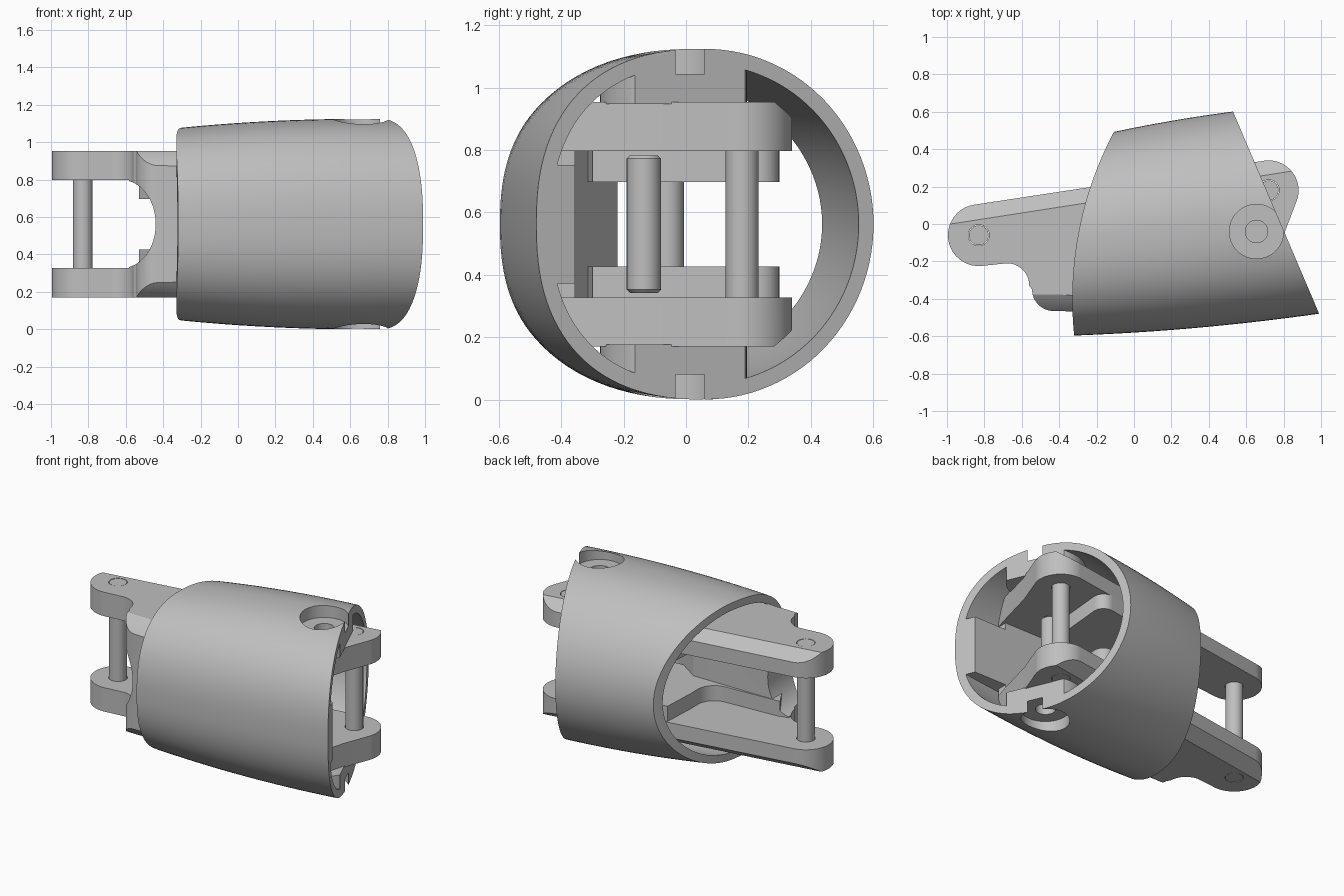
import bpy, bmesh
from math import sin, cos, pi, radians, copysign

if "Cube" in bpy.data.objects:
    bpy.data.objects.remove(bpy.data.objects["Cube"], do_unlink=True)

MID = 0.5625  # height of the horizontal symmetry plane

grey = bpy.data.materials.new("light_grey")
grey.use_nodes = True
grey.diffuse_color = (0.52, 0.52, 0.52, 1)
grey.node_tree.nodes["Principled BSDF"].inputs["Base Color"].default_value = (0.52, 0.52, 0.52, 1)


def solid(name, rings):
    """Closed solid lofted through rings of equal length."""
    bm = bmesh.new()
    loops = [[bm.verts.new(p) for p in ring] for ring in rings]
    n = len(loops[0])
    for a, b in zip(loops, loops[1:]):
        for i in range(n):
            j = (i + 1) % n
            bm.faces.new((a[i], a[j], b[j], b[i]))
    bm.faces.new(loops[0])
    bm.faces.new(loops[-1])
    bmesh.ops.recalc_face_normals(bm, faces=bm.faces)
    mesh = bpy.data.meshes.new(name)
    bm.to_mesh(mesh)
    bm.free()
    mesh.materials.append(grey)
    ob = bpy.data.objects.new(name, mesh)
    bpy.context.collection.objects.link(ob)
    return ob


def prism(name, outline, h0, h1, side=1):
    """Plan outline extruded between two heights measured from MID."""
    return solid(name, [[(x, y, MID + side * h) for x, y in outline] for h in (h0, h1)])


def arc(cx, cy, r, a0, a1, n=20):
    angles = [radians(a0 + (a1 - a0) * i / n) for i in range(n + 1)]
    return [(cx + r * cos(a), cy + r * sin(a)) for a in angles]


def circle(cx, cy, r, n=40):
    return arc(cx, cy, r, 0, 360 * (n - 1) / n, n - 1)


def boolean(ob, tool, op="DIFFERENCE"):
    """Apply a boolean and discard the tool."""
    tool.hide_render = True
    mod = ob.modifiers.new("cut", "BOOLEAN")
    mod.operation, mod.object, mod.solver = op, tool, "EXACT"
    deps = bpy.context.evaluated_depsgraph_get()
    deps.update()
    mesh = bpy.data.meshes.new_from_object(ob.evaluated_get(deps))
    ob.modifiers.clear()
    ob.data = mesh
    bpy.data.objects.remove(tool, do_unlink=True)


def section(n=112):
    """Unit cross-section: round at the back, squarer at the front."""
    points = []
    for i in range(n):
        c, s = cos(2 * pi * i / n), sin(2 * pi * i / n)
        power = 2 / 2.4 if c < 0 else 1
        points.append((copysign(abs(c) ** power, c), copysign(abs(s) ** power, s)))
    return points


def barrel(name, inset):
    """Gently swelling barrel whose axis drifts sideways along x."""
    rings = []
    for x in [-1.2] + [-0.4 + 0.1 * i for i in range(17)]:
        t = max(x, -0.4)
        cy = -0.033 + 0.13 * t - 0.012 * t * t
        r = 0.5625 - 0.05 * ((0.65 - t) / 0.98) ** 2 - inset
        rings.append([(x, cy + (r + 0.007) * u, MID + r * v) for u, v in section()])
    return solid(name, rings)


# Hollow sleeve: curved cut at one end, slanted cut at the other
sleeve = barrel("sleeve", 0)
left_cut = [(1.57 - (1.9 ** 2 - (y + 0.4) ** 2) ** 0.5, y)
            for y in [0.75 - 0.05 * i for i in range(31)]]
trim = left_cut + [(1.105, -0.75), (0.466, 0.75)]
boolean(sleeve, prism("trim", trim, -0.8, 0.8), "INTERSECT")

# Cavity leaves round screw bosses above and below, and a rib on the front wall
SCREW = (0.655, -0.04)
cavity = barrel("cavity", 0.05)
rib = [(0.1, -0.8), (1.3, -0.8), (1.3, -0.355), (0.1, -0.355)]
boolean(cavity, prism("rib", rib, -0.19, 0.19))
for s in (1, -1):
    boolean(cavity, prism("boss", circle(*SCREW, 0.235, 64), 0.385, 0.8, s))
boolean(sleeve, cavity)

# Counterbored screw seats
for s in (1, -1):
    boolean(sleeve, prism("seat", circle(*SCREW, 0.145, 64), 0.482, 0.8, s))
    boolean(sleeve, prism("screw_hole", circle(*SCREW, 0.06), 0.36, 0.6, s))

# Link plates, each thickened inside by a pad
PINS = {"outer_pin": (-0.83, -0.06), "inner_pin": (0.72, 0.18)}
outline = (arc(0.72, 0.18, 0.16, -20, 99) + arc(-0.83, -0.06, 0.165, 99, 275)
           + arc(-0.68, -0.33, 0.12, 90, 0) + arc(-0.43, -0.35, 0.115, 180, 270)
           + [(-0.3, -0.468), (0.7, -0.42), (0.72, -0.36), (0.8, -0.06)])
pad_plan = ([(-0.45, -0.36), (0.45, -0.3), (0.47, -0.1)] + arc(0.43, 0.23, 0.07, 0, 99, 8)
            + [(-0.02, 0.22), (-0.03, 0.0)] + arc(-0.15, -0.08, 0.12, 0, -90, 10) + [(-0.53, -0.22)])
links = []
for s, label in ((1, "upper"), (-1, "lower")):
    link = prism(label + "_link", outline, 0.235, 0.392, s)
    boolean(link, barrel("fit", 0.045), "INTERSECT")
    # long chamfer on the back outer edge
    wedge = [(-0.02, 0.4064), (0.2, 0.248), (0.2, 0.6), (-0.02, 0.6)]
    boolean(link, solid("chamfer", [[(x, 0.152 + 0.155 * x + y, MID + s * h) for y, h in wedge]
                                    for x in (-1.2, 1.2)]))
    for x, y in PINS.values():
        boolean(link, prism("pin_hole", circle(x, y, 0.056), 0.2, 0.5, s))
    links += [link, prism(label + "_inner_pad", pad_plan, 0.135, 0.24, s)]

# Front wall joining the plates, with an arched opening
wall_plan = ([(-0.58, -0.235)] + arc(-0.68, -0.33, 0.12, 35, 0, 6)
             + arc(-0.43, -0.35, 0.115, 180, 270)
             + [(-0.3, -0.468), (0.7, -0.42), (0.7, -0.355), (0.3, -0.355), (0.1, -0.22), (-0.5, -0.22)])
wall = prism("front_wall", wall_plan, -0.24, 0.24)
arch = [(-0.62 + 0.18 * x, 0.235 * z) for x, z in circle(0, 0, 1, 64)]
boolean(wall, solid("arch", [[(x, y, MID + z) for x, z in arch] for y in (-0.8, 0.3)]))

# Pins
pins = [prism(name, circle(x, y, 0.053), -0.391, 0.391) for name, (x, y) in PINS.items()]
free = [(0.045, -0.22), (0.055, -0.21), (0.055, 0.21), (0.045, 0.22)]
pins.append(solid("centre_pin", [[(x, y, MID + h) for x, y in circle(0.54, -0.135, r)]
                                 for r, h in free]))

# Smooth the curved faces, keep edges crisp
bpy.ops.object.select_all(action="DESELECT")
for ob in [sleeve, wall] + links + pins:
    ob.select_set(True)
    bpy.context.view_layer.objects.active = ob
bpy.ops.object.shade_smooth_by_angle(angle=radians(30))
